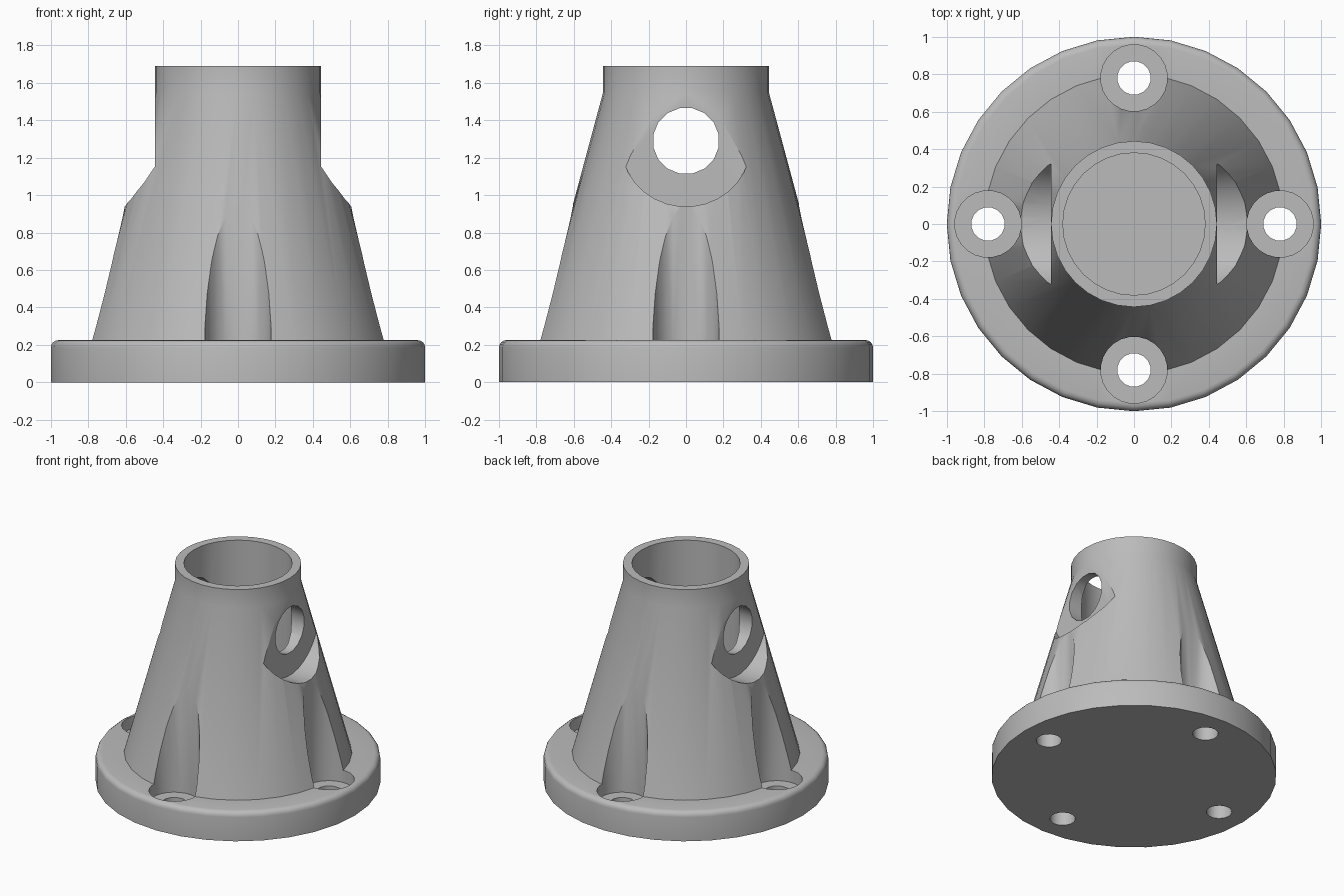
import bpy, bmesh, math
from mathutils import Matrix, Vector

if "Cube" in bpy.data.objects:
    bpy.data.objects.remove(bpy.data.objects["Cube"], do_unlink=True)

SIDES = 32
FLANGE_TOP, HEIGHT = 0.225, 1.69
BOLT_RADIUS, CROSS_Z = 0.78, 1.29

# Single grey finish
grey = bpy.data.materials.new("plain_grey")
grey.use_nodes = True
colour = (0.5, 0.5, 0.5, 1)
grey.diffuse_color = colour
grey.node_tree.nodes["Principled BSDF"].inputs["Base Color"].default_value = colour


def make_object(name, bm):
    bmesh.ops.recalc_face_normals(bm, faces=bm.faces)
    mesh = bpy.data.meshes.new(name)
    bm.to_mesh(mesh)
    bm.free()
    mesh.materials.append(grey)
    obj = bpy.data.objects.new(name, mesh)
    bpy.context.collection.objects.link(obj)
    return obj


def lathe(name, profile):
    bm = bmesh.new()
    verts = [bm.verts.new((r, 0, z)) for r, z in profile]
    edges = [bm.edges.new(pair) for pair in zip(verts, verts[1:])]
    bmesh.ops.spin(bm, geom=verts + edges, cent=(0, 0, 0), axis=(0, 0, 1),
                   angle=math.tau, steps=SIDES, use_merge=True)
    bmesh.ops.remove_doubles(bm, verts=bm.verts, dist=1e-5)
    return make_object(name, bm)


def cut_cylinder(target, radius, sides, start, end):
    """Remove a cylinder running from start to end."""
    start, end = Vector(start), Vector(end)
    axis = end - start
    turn = axis.to_track_quat('Z', 'Y').to_matrix().to_4x4()
    bm = bmesh.new()
    bmesh.ops.create_cone(bm, cap_ends=True, segments=sides, radius1=radius,
                          radius2=radius, depth=axis.length,
                          matrix=Matrix.Translation((start + end) / 2) @ turn
                          @ Matrix.Rotation(math.pi / sides, 4, 'Z'))
    cutter = make_object("cutter", bm)
    cutter.hide_render = True
    mod = target.modifiers.new("cut", 'BOOLEAN')
    mod.operation, mod.solver, mod.object = 'DIFFERENCE', 'EXACT', cutter
    bpy.context.view_layer.objects.active = target
    bpy.ops.object.modifier_apply(modifier=mod.name)
    bpy.data.objects.remove(cutter, do_unlink=True)


# Flange with rounded rim, tapered hub, collar and blind bore
fillet = 0.04
rim = [(1 - fillet + fillet * math.cos(a), FLANGE_TOP - fillet + fillet * math.sin(a))
       for a in (math.pi / 2 * i / 4 for i in range(5))]
socket = lathe("flanged_socket", [(0, 0), (1, 0)] + rim + [
    (0.80, FLANGE_TOP), (0.443, 1.55), (0.443, HEIGHT),
    (0.38, HEIGHT), (0.38, FLANGE_TOP), (0, FLANGE_TOP)])

# Bolt holes, with counterbores that cut channels up the hub
for i in range(4):
    a = i * math.pi / 2
    x, y = BOLT_RADIUS * math.cos(a), BOLT_RADIUS * math.sin(a)
    cut_cylinder(socket, 0.178, 24, (x, y, 0.13), (x, y, 1.2))
    cut_cylinder(socket, 0.09, 16, (x, y, -0.1), (x, y, 0.4))

# Flat seats on both sides, joined by the cross hole
for side in (-1, 1):
    cut_cylinder(socket, 0.352, 32, (side * 0.444, 0, CROSS_Z), (side * 1.2, 0, CROSS_Z))
cut_cylinder(socket, 0.178, 16, (-1.2, 0, CROSS_Z), (1.2, 0, CROSS_Z))

# Smooth curved walls, keep machined edges crisp
for obj in bpy.context.selected_objects:
    obj.select_set(False)
socket.select_set(True)
bpy.context.view_layer.objects.active = socket
bpy.ops.object.shade_smooth_by_angle(angle=math.radians(30))
